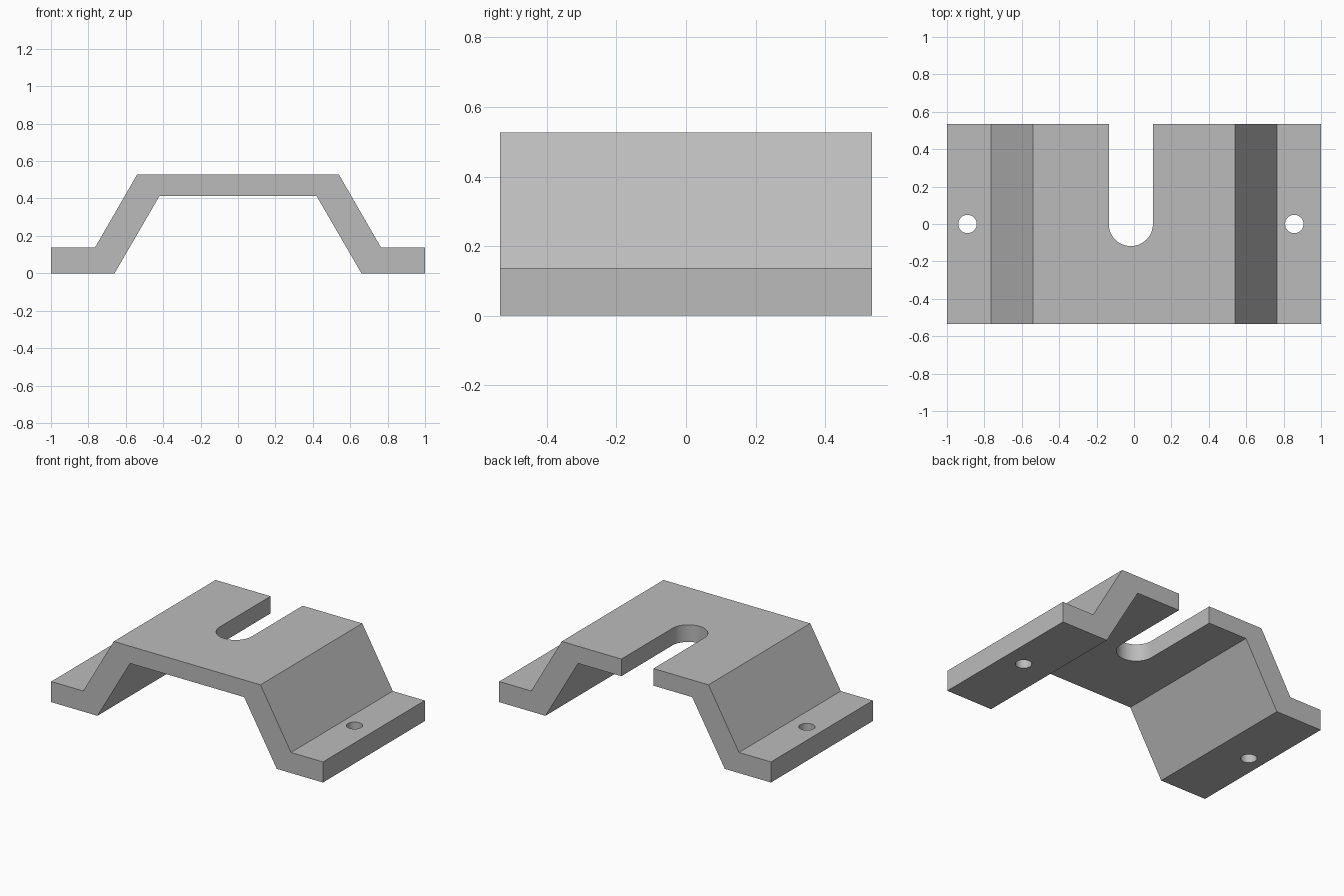
import bpy, bmesh, math
from mathutils import Vector

if "Cube" in bpy.data.objects:
    bpy.data.objects.remove(bpy.data.objects["Cube"], do_unlink=True)

DEPTH = 0.535      # half depth of the bracket
SLOT_X, SLOT_R = -0.017, 0.118
HOLE_R = 0.049

grey = bpy.data.materials.new("plain grey")
grey.use_nodes = True
colour = (0.5, 0.5, 0.5, 1)
grey.diffuse_color = colour
grey.node_tree.nodes["Principled BSDF"].inputs["Base Color"].default_value = colour


def prism(name, outline, sweep):
    """Extrude a closed outline along a vector into a solid object."""
    bm = bmesh.new()
    face = bm.faces.new([bm.verts.new(p) for p in outline])
    ext = bmesh.ops.extrude_face_region(bm, geom=[face])
    moved = [v for v in ext["geom"] if isinstance(v, bmesh.types.BMVert)]
    bmesh.ops.translate(bm, verts=moved, vec=Vector(sweep))
    bmesh.ops.recalc_face_normals(bm, faces=bm.faces)
    mesh = bpy.data.meshes.new(name)
    bm.to_mesh(mesh)
    bm.free()
    mesh.materials.append(grey)
    obj = bpy.data.objects.new(name, mesh)
    bpy.context.collection.objects.link(obj)
    return obj


def arc(x, radius, start, end, steps):
    angles = [start + (end - start) * i / steps for i in range(steps + 1)]
    return [(x + radius * math.cos(a), radius * math.sin(a), -0.1) for a in angles]


# Bent plate: half profile mirrored, then swept front to back
upper = [(1, 0.137), (0.765, 0.137), (0.54, 0.527)]
lower = [(0.42, 0.413), (0.66, 0), (1, 0)]
half_top = upper + [(-x, z) for x, z in reversed(upper)]
half_under = [(-x, z) for x, z in reversed(lower)] + lower
bracket = prism("bracket", [(x, -DEPTH, z) for x, z in half_top + half_under],
                (0, 2 * DEPTH, 0))

# Cutters: round-ended slot open at the back, and a bolt hole in each foot
back = DEPTH + 0.2
slot = arc(SLOT_X, SLOT_R, math.pi, 2 * math.pi, 32)
slot += [(SLOT_X + SLOT_R, back, -0.1), (SLOT_X - SLOT_R, back, -0.1)]
cutters = [prism("slot_cutter", slot, (0, 0, 1))]
for side, x in (("right", -0.89), ("left", 0.857)):
    ring = arc(x, HOLE_R, 0, 2 * math.pi, 40)[:-1]
    cutters.append(prism(side + "_hole_cutter", ring, (0, 0, 1)))

bpy.context.view_layer.objects.active = bracket
bracket.select_set(True)
for cutter in cutters:
    cutter.hide_render = True
    cut = bracket.modifiers.new(cutter.name, "BOOLEAN")
    cut.operation = "DIFFERENCE"
    cut.solver = "EXACT"
    cut.object = cutter
    bpy.ops.object.modifier_apply(modifier=cut.name)
    bpy.data.objects.remove(cutter, do_unlink=True)

# Smooth round walls, crisp bends
bpy.ops.object.shade_smooth_by_angle(angle=math.radians(30))
